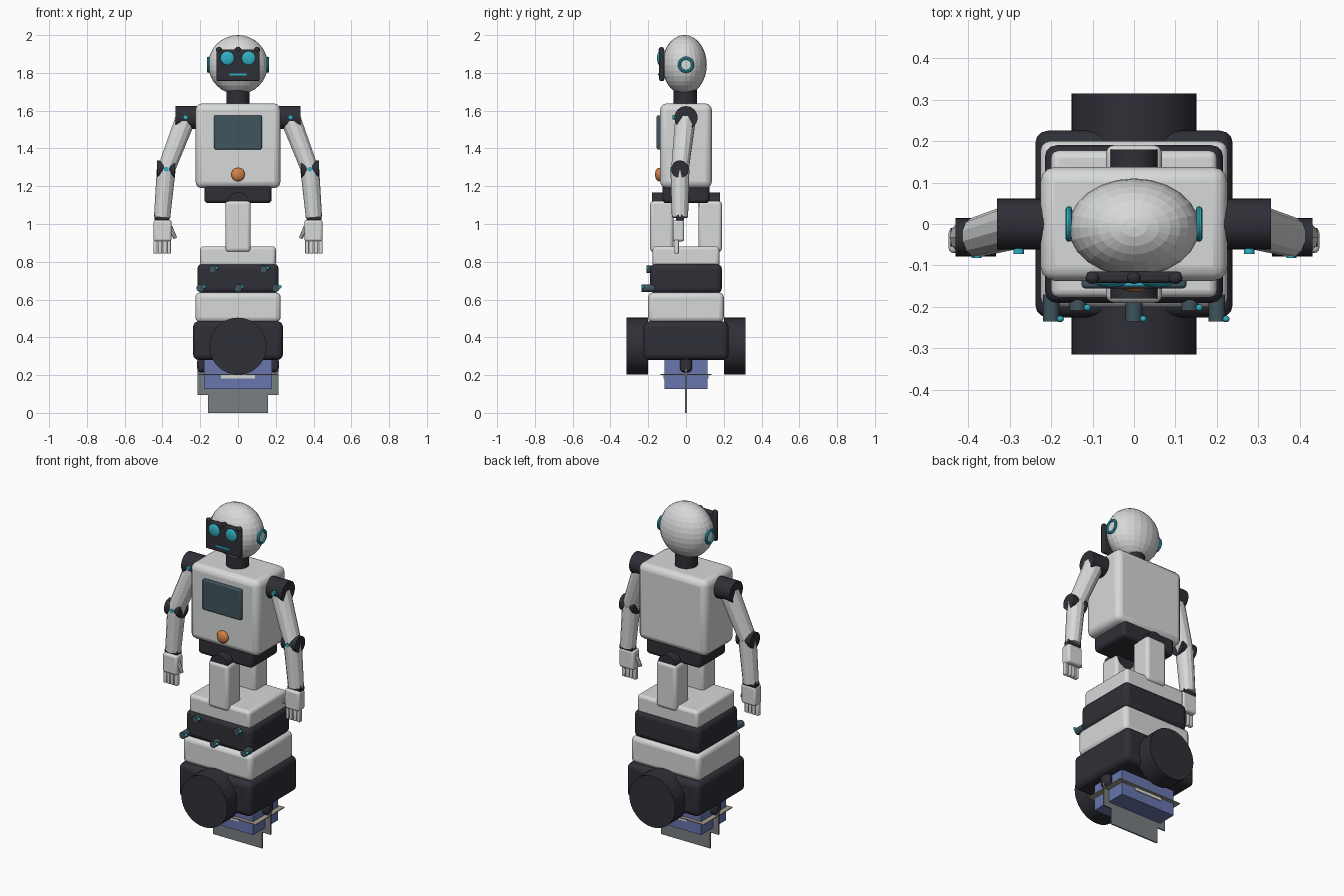
import bpy, math
from mathutils import Vector

if "Cube" in bpy.data.objects:
    bpy.data.objects.remove(bpy.data.objects["Cube"])


def material(name, rgb):
    m = bpy.data.materials.new(name)
    m.diffuse_color = (*rgb, 1)
    m.use_nodes = True
    m.node_tree.nodes["Principled BSDF"].inputs["Base Color"].default_value = m.diffuse_color
    return m


WHITE = material("shell white", (0.68, 0.69, 0.69))
DARK = material("charcoal", (0.028, 0.028, 0.038))
TEAL = material("teal light", (0.03, 0.43, 0.54))
GLASS = material("dark glass", (0.05, 0.09, 0.11))
ORANGE = material("orange", (0.65, 0.22, 0.06))
BLUE = material("slate blue", (0.14, 0.18, 0.42))
GREY = material("plate grey", (0.19, 0.21, 0.22))
TAN = material("warm grey", (0.36, 0.34, 0.26))


def finish(name, mat, smooth):
    ob = bpy.context.object
    ob.name = name
    ob.data.materials.append(mat)
    if smooth:
        bpy.ops.object.shade_smooth_by_angle(angle=math.radians(35))
    return ob


def box(name, mat, x, y, z, bevel=0.0, segs=3):
    """Box from (min, max) ranges, with optional rounded edges."""
    mid = [(a + b) / 2 for a, b in (x, y, z)]
    bpy.ops.mesh.primitive_cube_add(size=1, location=mid)
    ob = bpy.context.object
    ob.scale = [b - a for a, b in (x, y, z)]
    bpy.ops.object.transform_apply(location=False, rotation=False, scale=True)
    if bevel:
        mod = ob.modifiers.new("rounding", "BEVEL")
        mod.width, mod.segments = bevel, segs
    return finish(name, mat, bevel > 0)


def rod(name, mat, a, b, r1, r2=None, sides=32, smooth=True):
    """Cylinder or cone running from point a to point b."""
    a, b = Vector(a), Vector(b)
    d = b - a
    bpy.ops.mesh.primitive_cone_add(vertices=sides, radius1=r1, radius2=r1 if r2 is None else r2,
                                    depth=d.length, location=(a + b) / 2,
                                    rotation=d.to_track_quat('Z', 'Y').to_euler())
    return finish(name, mat, smooth)


def ball(name, mat, loc, radii, segs=24, rings=16, smooth=False):
    bpy.ops.mesh.primitive_uv_sphere_add(segments=segs, ring_count=rings, location=loc)
    bpy.context.object.scale = radii
    return finish(name, mat, smooth)


# Head and neck
ball("head", WHITE, (0, -0.008, 1.843), (0.158, 0.118, 0.157))
rod("neck", DARK, (0, -0.003, 1.62), (0, -0.003, 1.74), 0.062)
box("face_plate", DARK, (-0.115, 0.115), (-0.142, -0.115), (1.757, 1.925), 0.008, 2)
box("mouth", TEAL, (-0.045, 0.045), (-0.149, -0.14), (1.785, 1.797))
for x in (-0.1, 0, 0.1):
    ball("face_plate_stud", DARK, (x, -0.13, 1.922), (0.017, 0.015, 0.015), 12, 8)
for s in (-1, 1):
    ball("eye", TEAL, (s * 0.056, -0.141, 1.878), (0.037, 0.012, 0.037), smooth=True)
    bpy.ops.mesh.primitive_torus_add(location=(s * 0.157, 0, 1.843), rotation=(0, math.pi / 2, 0),
                                     major_radius=0.035, minor_radius=0.008,
                                     major_segments=24, minor_segments=8)
    finish("ear_ring", TEAL, True)
    rod("ear_cap", WHITE, (s * 0.14, 0, 1.843), (s * 0.157, 0, 1.843), 0.033)

# Torso and waist
box("torso", WHITE, (-0.225, 0.225), (-0.137, 0.137), (1.19, 1.638), 0.034)
box("chest_screen", GLASS, (-0.126, 0.126), (-0.155, -0.13), (1.395, 1.575), 0.007, 2)
ball("chest_button", ORANGE, (0, -0.143, 1.262), (0.036, 0.021, 0.036), smooth=True)
box("waist", DARK, (-0.178, 0.178), (-0.125, 0.125), (1.11, 1.22), 0.02)

# Front and rear struts with hinge barrels
for s in (-1, 1):
    rod("strut_hinge", DARK, (0, s * 0.065, 1.11), (0, s * 0.18, 1.11), 0.058)
    box("strut", WHITE, (-0.067, 0.067), sorted((s * 0.066, s * 0.19)), (0.852, 1.123), 0.018)

# Stacked base
box("base_top", WHITE, (-0.2, 0.2), (-0.177, 0.177), (0.775, 0.882), 0.018)
box("sensor_layer", DARK, (-0.215, 0.215), (-0.19, 0.19), (0.632, 0.79), 0.028)
box("base_middle", WHITE, (-0.226, 0.226), (-0.2, 0.2), (0.48, 0.637), 0.025)
box("base_bottom", DARK, (-0.238, 0.238), (-0.225, 0.225), (0.28, 0.485), 0.03)

# Sensors on the front of the dark layer
for x, z, y in ((-0.135, 0.76, -0.208), (0.135, 0.76, -0.208),
                (-0.2, 0.66, -0.235), (0, 0.66, -0.235), (0.2, 0.66, -0.235)):
    rod("sensor", GLASS, (x, -0.17, z), (x, y, z), 0.02, sides=16)
    ball("sensor_light", TEAL, (x + 0.022, y + 0.006, z + 0.008), (0.009, 0.008, 0.009), 12, 8)

# Wheels front and rear
for s in (-1, 1):
    rod("wheel", DARK, (0, s * 0.2, 0.353), (0, s * 0.315, 0.353), 0.151, sides=48)

# Undercarriage
box("battery_block", BLUE, (-0.18, 0.18), (-0.115, 0.115), (0.127, 0.29))
box("keel_upper", GREY, (-0.215, 0.215), (-0.004, 0.004), (0.095, 0.285))
box("keel_lower", GREY, (-0.16, 0.16), (-0.004, 0.004), (0, 0.095))
box("tray", TAN, (-0.21, 0.21), (-0.135, 0.135), (0.201, 0.206))
for s in (-1, 1):
    box("tray_bar", WHITE, (-0.09, 0.09), sorted((s * 0.11, s * 0.12)), (0.183, 0.201))
    box("axle_bracket", DARK, sorted((s * 0.17, s * 0.216)), (-0.032, 0.032), (0.215, 0.295), 0.02)

# Arms
for s in (-1, 1):
    def P(x, y, z):
        return (s * x, y, z)

    def span(a, b):
        return sorted((s * a, s * b))

    shoulder, elbow, wrist = P(0.275, -0.002, 1.565), P(0.38, -0.032, 1.29), P(0.402, -0.032, 1.035)
    rod("shoulder", DARK, P(0.2, 0, 1.563), P(0.33, 0, 1.563), 0.061)
    rod("shoulder_bolt", TEAL, P(0.278, -0.05, 1.565), P(0.278, -0.072, 1.565), 0.013, sides=12)
    rod("upper_arm", WHITE, shoulder, elbow, 0.056, 0.048, 12, False)
    rod("elbow", DARK, P(0.333, -0.032, 1.29), P(0.43, -0.032, 1.29), 0.046)
    rod("elbow_bolt", TEAL, P(0.38, -0.06, 1.29), P(0.38, -0.082, 1.29), 0.012, sides=12)
    rod("forearm", WHITE, elbow, wrist, 0.05, 0.043, 12, False)
    rod("wrist", DARK, P(0.362, -0.032, 1.03), P(0.443, -0.032, 1.03), 0.022)
    box("palm", WHITE, span(0.352, 0.447), (-0.07, -0.01), (0.908, 1.022), 0.012)
    for i in range(4):
        x = 0.366 + i * 0.0235
        box("finger", WHITE, span(x - 0.0105, x + 0.0105), (-0.062, -0.038), (0.843, 0.915), 0.004, 2)
    rod("thumb", WHITE, P(0.36, -0.045, 0.985), P(0.332, -0.05, 0.925), 0.013, 0.01, 10)
